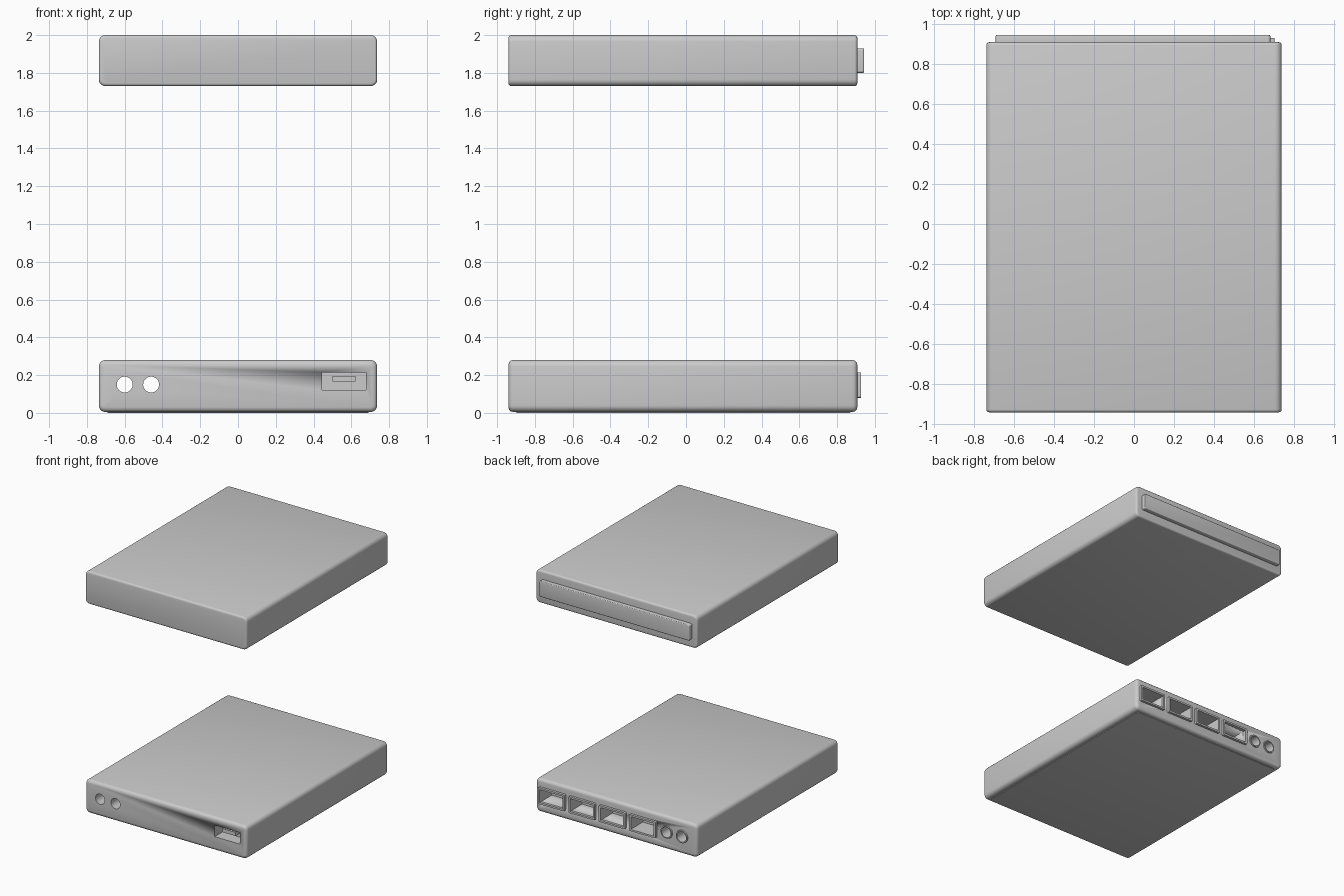
import bpy, bmesh, math

if "Cube" in bpy.data.objects:
    bpy.data.objects.remove(bpy.data.objects["Cube"])

def finish(name, bm, angle=40):
    bmesh.ops.recalc_face_normals(bm, faces=bm.faces)
    me = bpy.data.meshes.new(name)
    bm.to_mesh(me)
    bm.free()
    ob = bpy.data.objects.new(name, me)
    bpy.context.collection.objects.link(ob)
    bpy.ops.object.select_all(action='DESELECT')
    ob.select_set(True)
    bpy.context.view_layer.objects.active = ob
    bpy.ops.object.shade_smooth_by_angle(angle=math.radians(angle))
    return ob

def box_bm(x0, x1, y0, y1, z0, z1):
    bm = bmesh.new()
    bmesh.ops.create_cube(bm, size=1)
    for v in bm.verts:
        v.co = (x1 if v.co.x > 0 else x0, y1 if v.co.y > 0 else y0, z1 if v.co.z > 0 else z0)
    return bm

def rounded_box(name, dims, long_r, end_r):
    bm = box_bm(*dims)
    if long_r:
        edges = [e for e in bm.edges if abs(e.verts[0].co.y - e.verts[1].co.y) > 1e-4]
        bmesh.ops.bevel(bm, geom=edges, offset=long_r, segments=5, profile=0.5, affect='EDGES')
    if end_r:
        edges = [e for e in bm.edges if abs(e.verts[0].co.y - e.verts[1].co.y) < 1e-4]
        bmesh.ops.bevel(bm, geom=edges, offset=end_r, segments=3, profile=0.5, affect='EDGES')
    return finish(name, bm)

def tube(name, x, z, y0, y1, radii, n=32):
    """Open lathe along y; radii is a list of (radius, y)."""
    bm = bmesh.new()
    rings = [[bm.verts.new((x + r * math.cos(2 * math.pi * i / n), y, z + r * math.sin(2 * math.pi * i / n)))
              for i in range(n)] for r, y in radii]
    for a, b in zip(rings, rings[1:]):
        for i in range(n):
            bm.faces.new((a[i], a[(i + 1) % n], b[(i + 1) % n], b[i]))
    if y0 is not None:
        bm.faces.new(rings[0])
        bm.faces.new(rings[-1])
    return finish(name, bm)

cutters = []

def cut(ob, cutter):
    m = ob.modifiers.new("cut", 'BOOLEAN')
    m.operation, m.solver, m.object = 'DIFFERENCE', 'EXACT', cutter
    bpy.context.view_layer.objects.active = ob
    bpy.ops.object.modifier_apply(modifier=m.name)
    if cutter not in cutters:
        cutters.append(cutter)

# Upper case with its wide connector strip at the back
rounded_box("upper_case", (-0.737, 0.737, -0.94, 0.907, 1.73, 2.0), 0.035, 0.015)
rounded_box("upper_back_connector", (-0.69, 0.68, 0.88, 0.943, 1.80, 1.93), 0.012, 0.006)

# Lower case
lower = rounded_box("lower_case", (-0.737, 0.737, -0.94, 0.907, 0.005, 0.28), 0.035, 0.025)

# Round sockets running in from both ends, open to the hollow inside
R, HZ, sockets = 0.042, 0.15, (-0.6, -0.46)
for x in sockets:
    cut(lower, tube("socket_cutter", x, HZ, -1.1, 1.1, [(R, -1.1), (R, 1.1)]))
bm = bmesh.new()
bm.from_mesh(lower.data)
inner = [f for f in bm.faces
         if max(v.co.y for v in f.verts) - min(v.co.y for v in f.verts) > 1
         and any(all(abs(math.hypot(v.co.x - x, v.co.z - HZ) - R) < 0.002 for v in f.verts) for x in sockets)]
bmesh.ops.delete(bm, geom=inner, context='FACES_ONLY')
bm.to_mesh(lower.data)
bm.free()
for x in sockets:
    tube("front_socket", x, HZ, None, None, [(R, -0.94), (R, -0.84)])
    tube("back_socket", x, HZ, None, None,
         [(R + 0.012, 0.90), (R + 0.009, 0.916), (R, 0.916), (R, 0.80)])

# Four framed rectangular ports at the back
for i in range(4):
    x = 0.582 - 0.277 * i
    frame = rounded_box("back_port_frame", (x - 0.12, x + 0.12, 0.895, 0.927, 0.08, 0.215), 0.008, 0)
    pocket = rounded_box("port_cutter", (x - 0.104, x + 0.104, 0.77, 1.0, 0.095, 0.2), 0, 0)
    cut(frame, pocket)
    cut(lower, pocket)

# Recessed port with a tongue at the front
cut(lower, rounded_box("front_port_cutter", (0.445, 0.677, -1.0, -0.84, 0.12, 0.215), 0, 0))
rounded_box("front_port_tongue", (0.50, 0.622, -0.92, -0.83, 0.165, 0.195), 0, 0)

for c in cutters:
    bpy.data.objects.remove(c)

# Feet of the lower case rest on the ground as a thin base plate
rounded_box("lower_base", (-0.69, 0.69, -0.90, 0.87, 0.0, 0.02), 0, 0.005)
